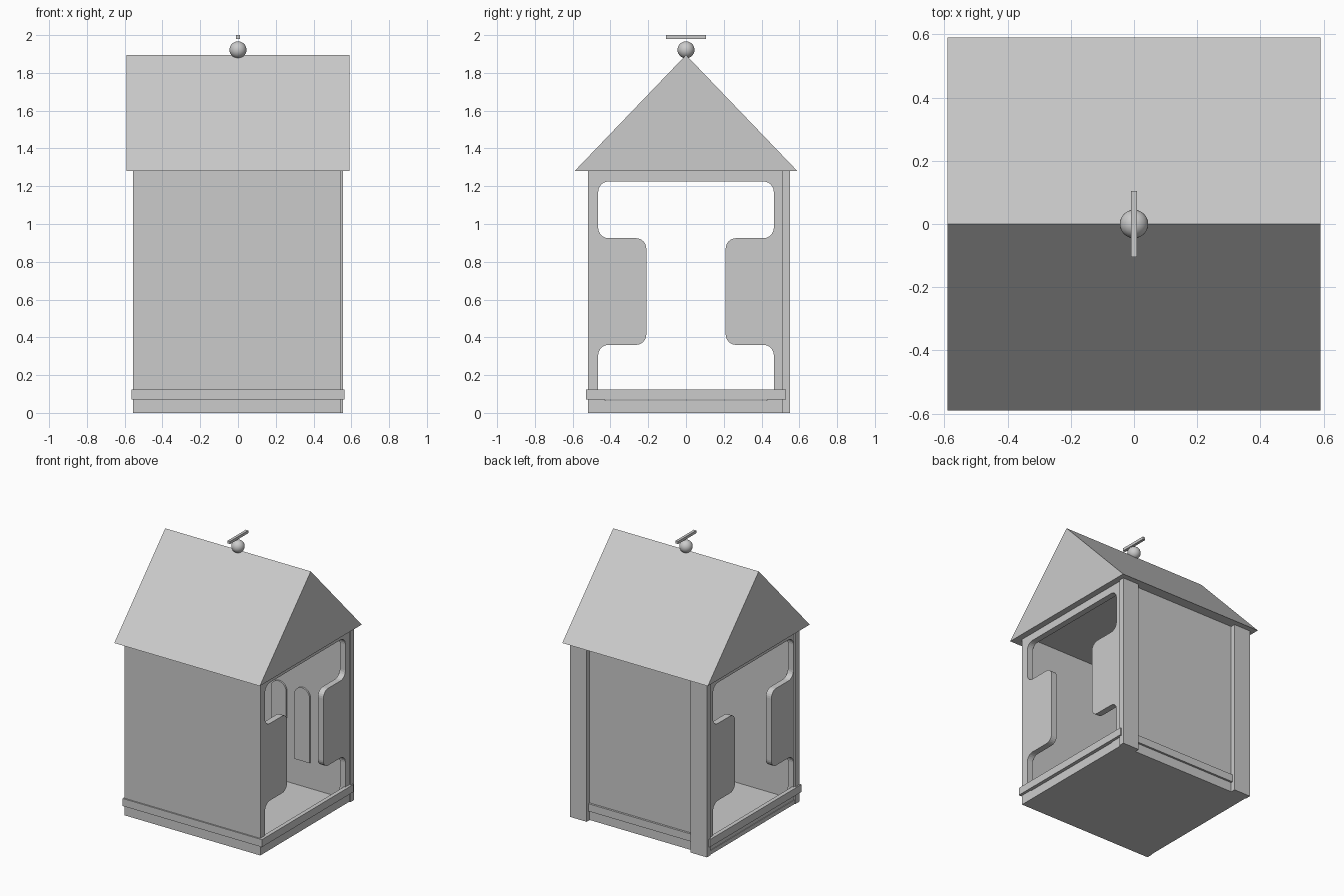
import bpy, bmesh, math
from mathutils import Vector

cube = bpy.data.objects.get("Cube")
if cube:
    bpy.data.objects.remove(cube, do_unlink=True)

grey = bpy.data.materials.new("plain grey")
grey.use_nodes = True
GREY = (0.6, 0.6, 0.6, 1)
grey.diffuse_color = GREY
grey.node_tree.nodes["Principled BSDF"].inputs["Base Color"].default_value = GREY


def finish(name, bm):
    bmesh.ops.recalc_face_normals(bm, faces=bm.faces)
    mesh = bpy.data.meshes.new(name)
    bm.to_mesh(mesh)
    bm.free()
    mesh.materials.append(grey)
    obj = bpy.data.objects.new(name, mesh)
    bpy.context.collection.objects.link(obj)
    return obj


def box(name, xs, ys, zs):
    bm = bmesh.new()
    bmesh.ops.create_cube(bm, size=1)
    for v in bm.verts:
        v.co = [(a + b) / 2 + c * (b - a) for c, (a, b) in zip(v.co, (xs, ys, zs))]
    return finish(name, bm)


def rounded(points, radius, steps=6):
    """Round every square corner of a closed 2D outline."""
    result = []
    for i, p in enumerate(points):
        p = Vector(p)
        a = (Vector(points[i - 1]) - p).normalized() * radius
        b = (Vector(points[(i + 1) % len(points)]) - p).normalized() * radius
        for k in range(steps + 1):
            t = math.pi / 2 * k / steps
            result.append(p + a * (1 - math.sin(t)) + b * (1 - math.cos(t)))
    return result


def slab(name, loops, place, depth):
    """Fill outline loops (outer first, then holes) and give them thickness."""
    bm = bmesh.new()
    for loop in loops:
        vs = [bm.verts.new(place(*p)) for p in loop]
        for i, v in enumerate(vs):
            bm.edges.new((vs[i - 1], v))
    bmesh.ops.triangle_fill(bm, edges=bm.edges[:], use_beauty=True)
    ext = bmesh.ops.extrude_face_region(bm, geom=bm.faces[:])
    moved = [g for g in ext["geom"] if isinstance(g, bmesh.types.BMVert)]
    bmesh.ops.translate(bm, verts=moved, vec=depth)
    return finish(name, bm)


# Base and solid long walls
EAVE = 1.28
box("floor", (-0.55, 0.545), (-0.515, 0.515), (0, 0.03))
box("front_wall", (-0.555, 0.545), (-0.52, -0.475), (0, EAVE))
box("back_wall", (-0.53, 0.53), (0.48, 0.515), (0, EAVE))

# Side walls with a rounded opening, narrowed in the middle
half = [(0.465, 0.065), (0.465, 0.36), (0.21, 0.36),
        (0.21, 0.925), (0.465, 0.925), (0.465, 1.225)]
opening = rounded(half + [(-y, z) for y, z in reversed(half)], 0.055)
outline = [(-0.515, 0), (0.515, 0), (0.515, EAVE), (-0.515, EAVE)]
for side, s in (("right", -1), ("left", 1)):
    slab(side + "_side_wall", [outline, opening],
         lambda y, z: (s * 0.545, y, z), (-s * 0.045, 0, 0))
    # Back corner posts
    box(side + "_back_post", sorted((s * 0.42, s * 0.555)), (0.51, 0.55), (0, EAVE))
    # Lower trim along the open sides
    box(side + "_trim", sorted((s * 0.535, s * 0.565)), (-0.53, 0.53), (0.07, 0.125))

# Lower trim along the front and back
box("front_trim", (-0.565, 0.565), (-0.53, -0.505), (0.07, 0.125))
box("back_trim", (-0.565, 0.565), (0.505, 0.53), (0.07, 0.125))

# Arched plates on the inside of the back wall
R = 0.062
arch = [(-R, 0.22), (R, 0.22)]
arch += [(R * math.cos(math.pi * k / 12), 0.695 + R * math.sin(math.pi * k / 12))
         for k in range(13)]
for i, cx in enumerate((-0.19, 0, 0.19)):
    slab("arched_plate_%d" % (i + 1), [arch],
         lambda x, z: (cx + x, 0.482, z), (0, -0.014, 0))

# Gabled roof
slab("roof", [[(-0.59, EAVE), (0.59, EAVE), (0, 1.895)]],
     lambda y, z: (-0.59, y, z), (1.18, 0, 0))

# Ball and bar on the ridge
bm = bmesh.new()
bmesh.ops.create_uvsphere(bm, u_segments=24, v_segments=16, radius=0.045)
bmesh.ops.translate(bm, verts=bm.verts, vec=(0, 0, 1.922))
for f in bm.faces:
    f.smooth = True
finish("ridge_ball", bm)
box("ridge_bar", (-0.01, 0.01), (-0.105, 0.105), (1.98, 2.0))
